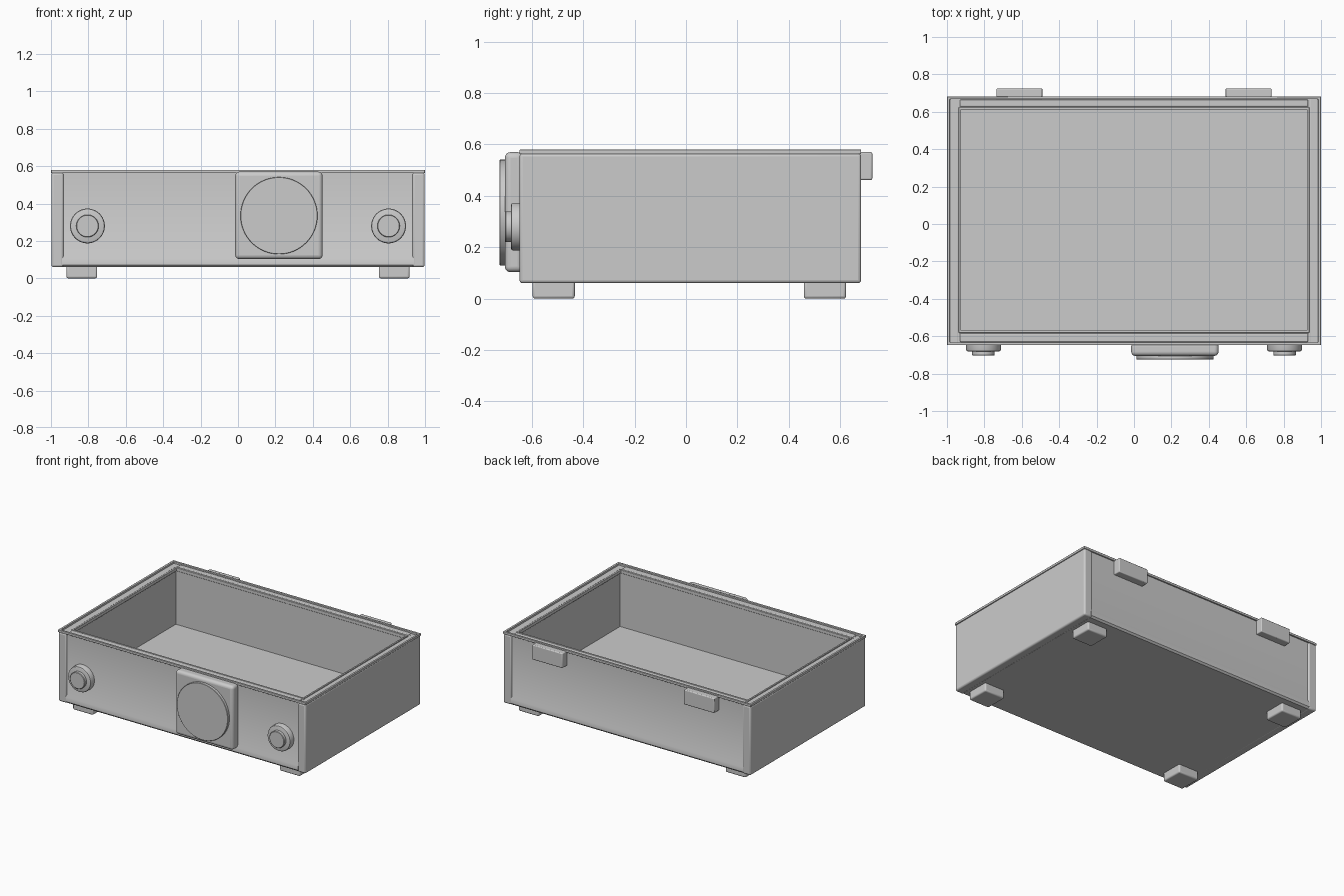
import bpy, bmesh, math

if "Cube" in bpy.data.objects:
    bpy.data.objects.remove(bpy.data.objects["Cube"])

Y0, Y1 = -0.648, 0.682      # front and back of the case
ZB, ZL, ZT = 0.06, 0.565, 0.58  # case bottom, ledge, rim top


def finish(name, bm, bevel=0.0, segments=3, angle=35):
    bmesh.ops.recalc_face_normals(bm, faces=bm.faces)
    me = bpy.data.meshes.new(name)
    bm.to_mesh(me)
    bm.free()
    ob = bpy.data.objects.new(name, me)
    bpy.context.collection.objects.link(ob)
    if bevel:
        mod = ob.modifiers.new("Bevel", 'BEVEL')
        mod.width, mod.segments = bevel, segments
        mod.limit_method, mod.angle_limit = 'ANGLE', math.radians(30)
    bpy.ops.object.select_all(action='DESELECT')
    bpy.context.view_layer.objects.active = ob
    ob.select_set(True)
    bpy.ops.object.shade_smooth_by_angle(angle=math.radians(angle))
    return ob


def box(name, x, y, z, bevel=0.0, segments=3):
    bm = bmesh.new()
    bmesh.ops.create_cube(bm, size=1)
    for v in bm.verts:
        for i, (a, b) in enumerate((x, y, z)):
            v.co[i] = a if v.co[i] < 0 else b
    return finish(name, bm, bevel, segments)


def extrude_x(name, profile, x0, x1, bevel=0.0):
    bm = bmesh.new()
    face = bm.faces.new([bm.verts.new((x0, y, z)) for y, z in profile])
    out = bmesh.ops.extrude_face_region(bm, geom=[face])
    for v in out["geom"]:
        if isinstance(v, bmesh.types.BMVert):
            v.co.x = x1
    return finish(name, bm, bevel)


def frame(name, outer, inner, z0, z1, bevel=0.0):
    # rectangular ring: outer and inner are (half x, y min, y max)
    bm = bmesh.new()
    loops = []
    for (hx, ya, yb), z in ((outer, z0), (outer, z1), (inner, z1), (inner, z0)):
        loops.append([bm.verts.new((x, y, z)) for x, y in
                      ((-hx, ya), (hx, ya), (hx, yb), (-hx, yb))])
    for k in range(4):
        a, b = loops[k], loops[(k + 1) % 4]
        for i in range(4):
            j = (i + 1) % 4
            bm.faces.new((a[i], a[j], b[j], b[i]))
    return finish(name, bm, bevel, 2)


def turned(name, x, z, profile, n=64):
    # disc turned about the y axis from (radius, y) points
    bm = bmesh.new()
    rings = [[bm.verts.new((x + r * math.cos(2 * math.pi * i / n), y,
                            z + r * math.sin(2 * math.pi * i / n)))
              for i in range(n)] for r, y in profile]
    for a, b in zip(rings, rings[1:]):
        for i in range(n):
            bm.faces.new((a[i], a[(i + 1) % n], b[(i + 1) % n], b[i]))
    bm.faces.new(rings[0])
    bm.faces.new(rings[-1])
    return finish(name, bm)


# Tray: floor with front and back walls, recessed between the side panels
R = 0.01
extrude_x("tray", [
    (Y0 + 0.012, ZB), (Y1 - 0.012, ZB), (Y1, ZB + 0.012), (Y1, 0.105),
    (Y1 - R, 0.125), (Y1 - R, ZL), (0.615, ZL), (0.615, 0.155),
    (-0.572, 0.155), (-0.572, ZL), (Y0 + R, ZL), (Y0 + R, 0.125),
    (Y0, 0.105), (Y0, ZB + 0.012)], -0.94, 0.94)

# Side panels
for s, side in ((-1, "left"), (1, "right")):
    box(side + "_side_panel", sorted((s * 0.932, s * 0.998)), (Y0, Y1), (ZB, ZL), 0.012)

# Thin raised rim and inner lip
frame("outer_rim", (1.0, Y0, Y1), (0.985, Y0 + 0.015, Y1 - 0.015), ZL - 0.003, ZT, 0.003)
frame("inner_lip", (0.938, -0.582, 0.625), (0.925, -0.57, 0.612), ZL - 0.02, ZL + 0.006, 0.003)

# Rounded strips lying on the front and back ledges
box("front_ledge_strip", (-0.93, 0.93), (Y0 + 0.017, -0.584), (ZL - 0.02, ZL + 0.007), 0.006)
box("back_ledge_strip", (-0.93, 0.93), (0.627, Y1 - 0.017), (ZL - 0.02, ZL + 0.007), 0.006)

# Feet and hinges, mirrored left and right
for s, side in ((-1, "left"), (1, "right")):
    fx = sorted((s * 0.753, s * 0.917))
    box(side + "_front_foot", fx, (-0.597, -0.433), (0, ZB + 0.01), 0.01)
    box(side + "_back_foot", fx, (0.459, 0.623), (0, ZB + 0.01), 0.01)
    box(side + "_hinge", sorted((s * 0.49, s * 0.735)), (Y1 - 0.02, 0.725), (0.462, 0.57), 0.006)
    # Stepped knob
    k = s * 0.805
    turned(side + "_knob_base", k, 0.28,
           [(0.093, Y0 + 0.02), (0.093, -0.672), (0.09, -0.679), (0.082, -0.682)])
    turned(side + "_knob_cap", k, 0.28, [(0.06, -0.67), (0.06, -0.701), (0.057, -0.704)])

# Latch plate with a large round button
box("latch_plate", (-0.015, 0.452), (-0.705, Y0 + 0.015), (0.103, 0.57), 0.022, 5)
turned("latch_button", 0.219, 0.335, [(0.206, -0.69), (0.206, -0.723), (0.204, -0.725)])
